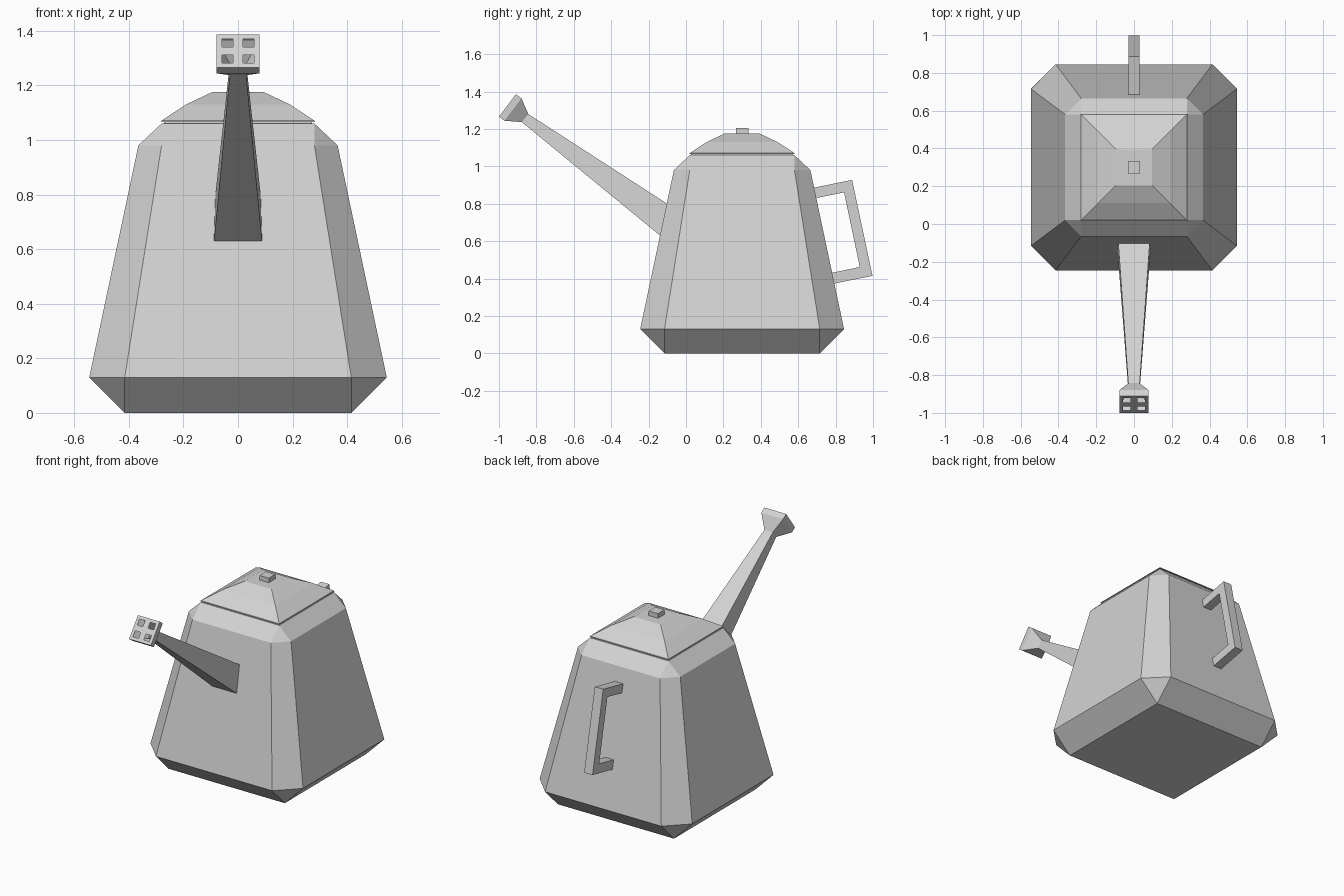
import bpy
import bmesh
from mathutils import Vector

cube = bpy.data.objects.get("Cube")
if cube:
    bpy.data.objects.remove(cube, do_unlink=True)

grey = bpy.data.materials.new("light grey metal")
grey.use_nodes = True
COLOR = (0.65, 0.65, 0.65, 1)
grey.diffuse_color = COLOR
grey.node_tree.nodes["Principled BSDF"].inputs["Base Color"].default_value = COLOR

CENTRE_Y = 0.3  # middle of the pot


def finish(name, bm):
    bmesh.ops.remove_doubles(bm, verts=bm.verts, dist=0.0005)
    bmesh.ops.recalc_face_normals(bm, faces=bm.faces)
    mesh = bpy.data.meshes.new(name)
    bm.to_mesh(mesh)
    bm.free()
    mesh.materials.append(grey)
    obj = bpy.data.objects.new(name, mesh)
    bpy.context.collection.objects.link(obj)
    return obj


def bridge(bm, a, b):
    """Join two loops of points with quads."""
    n = len(a)
    for i in range(n):
        j = (i + 1) % n
        points = [p for k, p in enumerate((a[i], a[j], b[j], b[i]))]
        unique = []
        for p in points:
            if all((p - q).length > 0.0005 for q in unique):
                unique.append(p)
        if len(unique) > 2:
            bm.faces.new([bm.verts.new(p) for p in unique])


def cap(bm, loop):
    unique = []
    for p in loop:
        if all((p - q).length > 0.0005 for q in unique):
            unique.append(p)
    bm.faces.new([bm.verts.new(p) for p in unique])


def loft(name, loops):
    bm = bmesh.new()
    for a, b in zip(loops, loops[1:]):
        bridge(bm, a, b)
    cap(bm, loops[0])
    cap(bm, loops[-1])
    return finish(name, bm)


def ring(half, flat, z):
    """Square ring with cut corners; flat == half gives a plain square."""
    pts = [(half, -flat), (half, flat), (flat, half), (-flat, half),
           (-half, flat), (-half, -flat), (-flat, -half), (flat, -half)]
    return [Vector((x, y + CENTRE_Y, z)) for x, y in pts]


# Pot body with chamfered corners
loft("pot_body", [ring(0.415, 0.415, 0), ring(0.545, 0.415, 0.13),
                  ring(0.365, 0.28, 0.98), ring(0.28, 0.28, 1.06)])

# Lid with a recessed seam below its rim
loft("lid", [ring(h, h, z) for h, z in
             ((0.272, 1.055), (0.272, 1.066), (0.282, 1.066),
              (0.28, 1.071), (0.19, 1.13), (0.095, 1.175))])
loft("lid_knob", [ring(0.033, 0.033, z) for z in (1.17, 1.205)])


def rect(top, bottom, half_top, half_bottom):
    """Slanted rectangle given its upper and lower (y, z) edges."""
    return [Vector((-half_bottom, *bottom)), Vector((half_bottom, *bottom)),
            Vector((half_top, *top)), Vector((-half_top, *top))]


# Spout and hollow flared head
base = rect((-0.1, 0.8), (-0.136, 0.628), 0.083, 0.088)
neck = rect((-0.843, 1.28), (-0.878, 1.237), 0.03, 0.03)
flare = rect((-0.88, 1.364), (-0.97, 1.244), 0.078, 0.078)
front = rect((-0.91, 1.386), (-1.0, 1.266), 0.078, 0.078)
bm = bmesh.new()
for a, b in ((base, neck), (neck, flare), (flare, front)):
    bridge(bm, a, b)

# Front plate with four square holes
steps = (0, 0.13, 0.38, 0.62, 0.87, 1)
origin, across, up = front[0], front[1] - front[0], front[3] - front[0]
grid = [[bm.verts.new(origin + across * u + up * v) for u in steps] for v in steps]
for i in range(5):
    for j in range(5):
        if not (i % 2 and j % 2):
            bm.faces.new((grid[i][j], grid[i][j + 1], grid[i + 1][j + 1], grid[i + 1][j]))
finish("spout", bm)

# Bracket handle swept across its width
outer = [(0.67, 0.883), (0.888, 0.928), (0.997, 0.415), (0.78, 0.371)]
inner = [(0.682, 0.828), (0.845, 0.861), (0.929, 0.462), (0.77, 0.429)]
bm = bmesh.new()
for k in range(3):
    section = [outer[k], outer[k + 1], inner[k + 1], inner[k]]
    sides = [[Vector((x, y, z)) for y, z in section] for x in (-0.03, 0.03)]
    for side in sides:
        cap(bm, side)
    for e in (0, 2):
        bm.faces.new([bm.verts.new(p) for p in
                      (sides[0][e], sides[0][e + 1], sides[1][e + 1], sides[1][e])])
finish("handle", bm)
